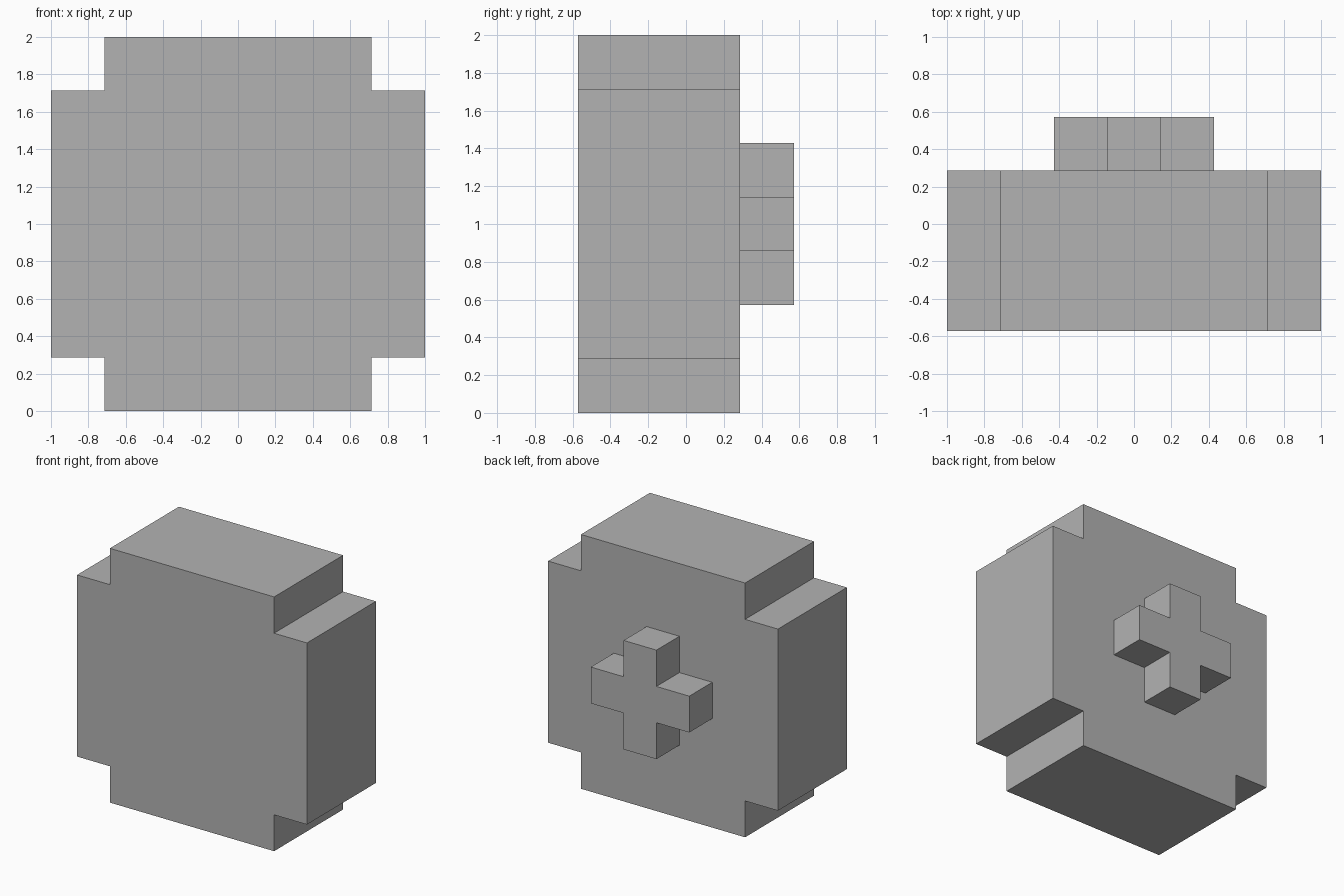
import bpy
import bmesh

UNIT = 2 / 7  # one block of the stepped design

cube = bpy.data.objects.get("Cube")
if cube:
    bpy.data.objects.remove(cube, do_unlink=True)

grey = bpy.data.materials.new("mid grey")
grey.use_nodes = True
colour = (0.45, 0.45, 0.45, 1)
grey.diffuse_color = colour
grey.node_tree.nodes["Principled BSDF"].inputs["Base Color"].default_value = colour


def notched_block(name, half, y_front, depth):
    """Extrude a square profile with one-unit notches at its corners."""
    inner = half - UNIT
    corner = [(half, inner), (inner, inner), (inner, half)]
    profile = []
    for _ in range(4):
        profile += corner
        corner = [(-z, x) for x, z in corner]
    bm = bmesh.new()
    face = bm.faces.new([bm.verts.new((x, y_front, z + 1)) for x, z in profile])
    extruded = bmesh.ops.extrude_face_region(bm, geom=[face])["geom"]
    moved = [v for v in extruded if isinstance(v, bmesh.types.BMVert)]
    bmesh.ops.translate(bm, verts=moved, vec=(0, depth, 0))
    bmesh.ops.recalc_face_normals(bm, faces=bm.faces)
    mesh = bpy.data.meshes.new(name)
    bm.to_mesh(mesh)
    bm.free()
    mesh.materials.append(grey)
    obj = bpy.data.objects.new(name, mesh)
    bpy.context.collection.objects.link(obj)
    return obj


# Large body and the cross-shaped peg on its back
notched_block("body", 3.5 * UNIT, -2 * UNIT, 3 * UNIT)
notched_block("back_cross", 1.5 * UNIT, UNIT, UNIT)
